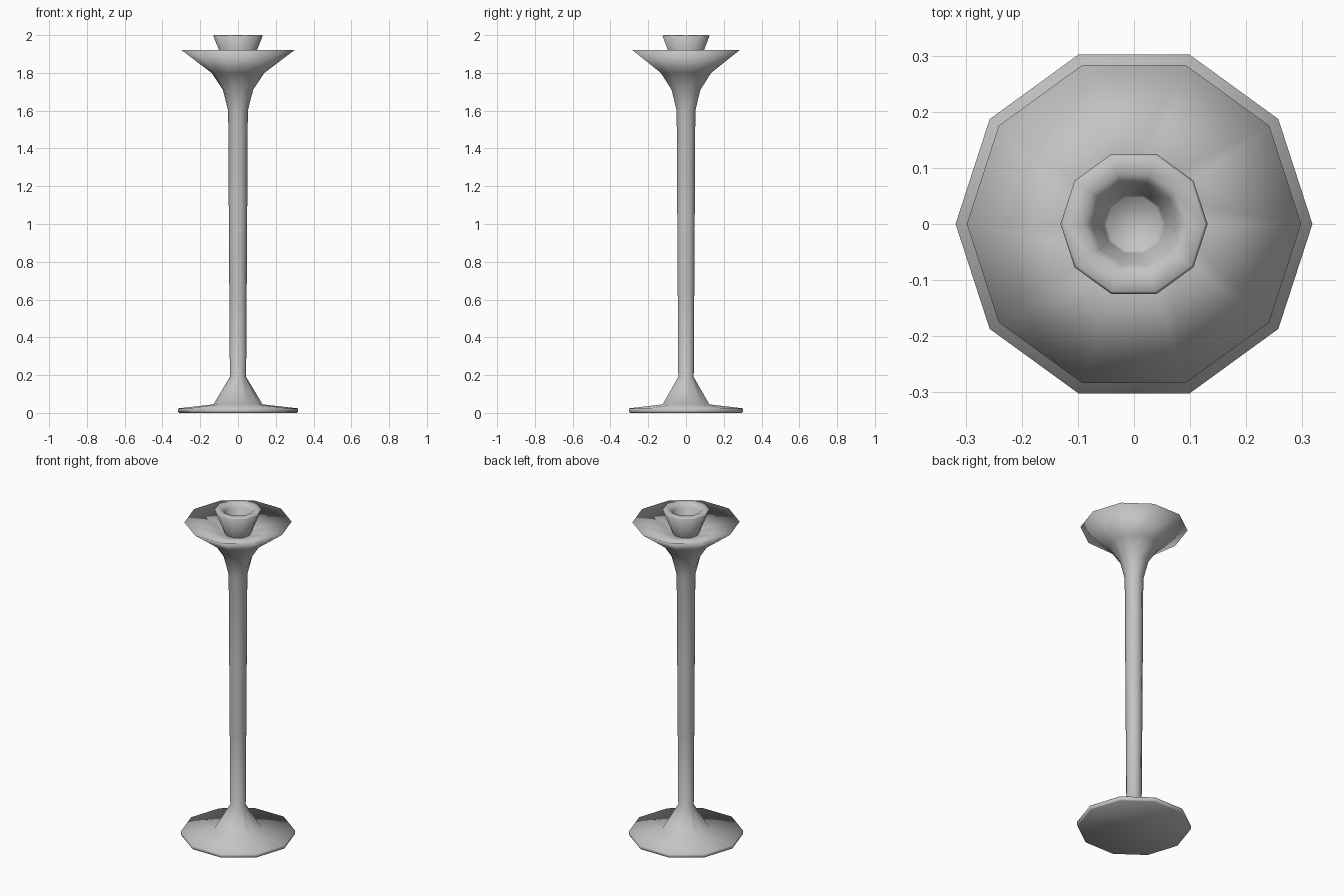
import bpy
import bmesh
from math import cos, sin, pi

SIDES = 10

cube = bpy.data.objects.get("Cube")
if cube:
    bpy.data.objects.remove(cube, do_unlink=True)

# One plain grey finish for the whole candlestick
grey = bpy.data.materials.new("satin_grey")
grey.use_nodes = True
colour = (0.55, 0.55, 0.55, 1)
grey.diffuse_color = colour
grey.node_tree.nodes["Principled BSDF"].inputs["Base Color"].default_value = colour


def lathe(name, profile, cap_start=False, cap_end=False):
    """Turn a (radius, height) profile around z, with optional flat end caps."""
    bm = bmesh.new()
    rings = []
    for r, z in profile:
        angles = [2 * pi * i / SIDES for i in range(SIDES)]
        rings.append([bm.verts.new((r * cos(a), r * sin(a), z)) for a in angles])
    for low, high in zip(rings, rings[1:]):
        for i in range(SIDES):
            j = (i + 1) % SIDES
            bm.faces.new((low[i], low[j], high[j], high[i]))
    if cap_start:
        bm.faces.new(rings[0][::-1])
    if cap_end:
        bm.faces.new(rings[-1])
    for face in bm.faces:
        face.smooth = True
    mesh = bpy.data.meshes.new(name)
    bm.to_mesh(mesh)
    bm.free()
    mesh.materials.append(grey)
    obj = bpy.data.objects.new(name, mesh)
    bpy.context.collection.objects.link(obj)
    return obj


# Foot plate, stem and drip dish, turned as one continuous piece
foot = [(0.312, 0), (0.318, 0.006), (0.318, 0.024), (0.13, 0.045)]
stem = [(0.043, 0.19), (0.046, 0.63), (0.049, 1.1), (0.052, 1.6)]
dish = [(0.08, 1.71), (0.14, 1.8), (0.298, 1.92), (0.074, 1.855)]
lathe("foot_stem_and_dish", foot + stem + dish, cap_start=True)

# Flared cup with a broad rim and a tapered candle socket
cup_outside = [(0.074, 1.855), (0.131, 1.996), (0.126, 2.0)]
cup_socket = [(0.093, 2.0), (0.075, 1.98), (0.055, 1.89), (0.05, 1.88)]
lathe("candle_cup", cup_outside + cup_socket, cap_end=True)
